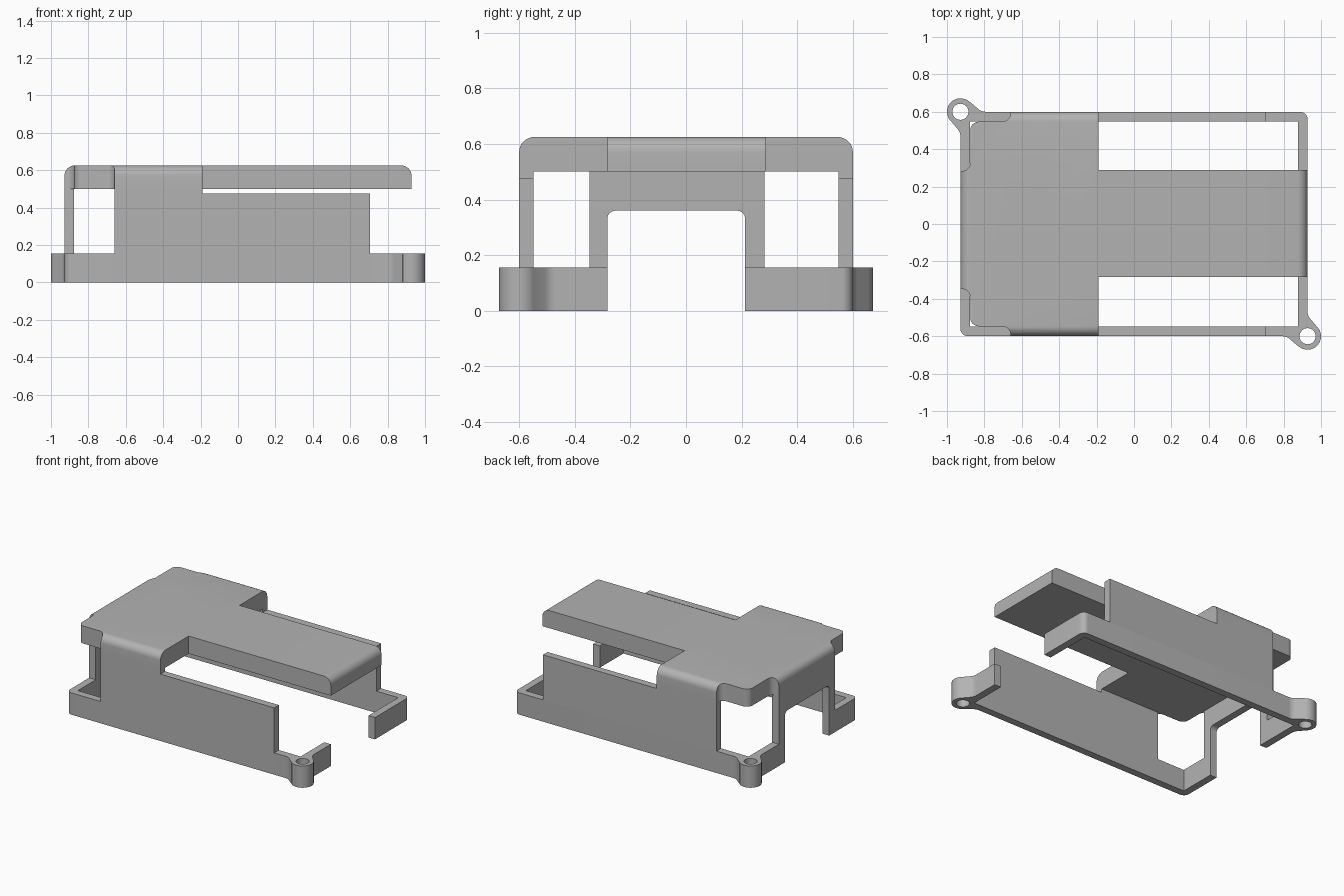
import bpy, bmesh, math
from mathutils import Vector

old = bpy.data.objects.get("Cube")
if old:
    bpy.data.objects.remove(old, do_unlink=True)

# Main dimensions
HX, HY, WALL = 0.928, 0.6, 0.052
RIM, SLAB, TOP = 0.155, 0.5, 0.625
EAR_R, HOLE_R, ROUND = 0.072, 0.043, 0.055

grey = bpy.data.materials.new("plain_grey")
grey.use_nodes = True
colour = (0.45, 0.45, 0.45, 1)
grey.diffuse_color = colour
grey.node_tree.nodes["Principled BSDF"].inputs["Base Color"].default_value = colour


def outline(corners, steps=8):
    """Closed outline from (u, v) or (u, v, radius) corners."""
    pts = []
    for i, c in enumerate(corners):
        p = Vector(c[:2])
        if len(c) < 3:
            pts.append(p)
            continue
        a = (Vector(corners[i - 1][:2]) - p).normalized()
        b = (Vector(corners[(i + 1) % len(corners)][:2]) - p).normalized()
        half = a.angle(b) / 2
        centre = p + (a + b).normalized() * c[2] / math.sin(half)
        s = p + a * c[2] / math.tan(half) - centre
        e = p + b * c[2] / math.tan(half) - centre
        start = math.atan2(s.y, s.x)
        turn = (math.atan2(e.y, e.x) - start + math.pi) % math.tau - math.pi
        for k in range(steps + 1):
            t = start + turn * k / steps
            pts.append(centre + Vector((math.cos(t), math.sin(t))) * c[2])
    return pts


def prism(name, pts, lo, hi, axis="z"):
    """Extrude an outline along an axis from lo to hi."""
    place = {"x": lambda u, v, w: (w, u, v),
             "y": lambda u, v, w: (u, w, v),
             "z": lambda u, v, w: (u, v, w)}[axis]
    bm = bmesh.new()
    face = bm.faces.new([bm.verts.new(place(p[0], p[1], lo)) for p in pts])
    ext = bmesh.ops.extrude_face_region(bm, geom=[face])
    moved = [g for g in ext["geom"] if isinstance(g, bmesh.types.BMVert)]
    bmesh.ops.translate(bm, verts=moved, vec=place(0, 0, hi - lo))
    bmesh.ops.recalc_face_normals(bm, faces=bm.faces)
    mesh = bpy.data.meshes.new(name)
    bm.to_mesh(mesh)
    bm.free()
    mesh.materials.append(grey)
    obj = bpy.data.objects.new(name, mesh)
    bpy.context.collection.objects.link(obj)
    return obj


def rect(u0, u1, v0, v1):
    return [(u0, v0), (u1, v0), (u1, v1), (u0, v1)]


def circle(x, y, r, n=40):
    return [(x + r * math.cos(math.tau * k / n), y + r * math.sin(math.tau * k / n))
            for k in range(n)]


def combine(target, tool, operation):
    mod = target.modifiers.new("combine", "BOOLEAN")
    mod.operation, mod.object, mod.solver = operation, tool, "EXACT"
    bpy.context.view_layer.objects.active = target
    bpy.ops.object.modifier_apply(modifier=mod.name)
    bpy.data.objects.remove(tool, do_unlink=True)


# Low rim, with flared necks at two opposite corners
half = [(-HX, -HY, 0.04), (0.815, -HY, 0.06), (0.88, -0.655),
        (0.983, -0.555), (HX, -0.49, 0.06)]
turned = [(-c[0], -c[1], *c[2:]) for c in half]
cover = prism("case_cover", outline(half + turned), 0, RIM)

# Screw ears
for s in (1, -1):
    combine(cover, prism("ear", circle(s * HX, -s * HY, EAR_R), 0, RIM), "UNION")
inner = rect(WALL - HX, HX - WALL, WALL - HY, HY - WALL)
combine(cover, prism("cavity", inner, -0.1, 0.3), "DIFFERENCE")
for s in (1, -1):
    combine(cover, prism("ear_hole", circle(s * HX, -s * HY, HOLE_R), -0.1, 0.3),
            "DIFFERENCE")

# Stepped side walls
side = [(-0.66, 0), (0.705, 0), (0.705, 0.475), (-0.19, 0.475), (-0.19, SLAB), (-0.66, SLAB)]
for lo, hi in ((-HY, WALL - HY), (HY - WALL, HY)):
    combine(cover, prism("side_wall", side, lo, hi, "y"), "UNION")

# End wall
combine(cover, prism("end_wall", rect(-HX, WALL - HX, -0.347, 0.283), 0, SLAB), "UNION")

# Thick top with tongue and notched corners, trimmed to rounded edges
inx, iny = -0.875, 0.547
plan = [(-0.19, -0.7), (-0.19, -0.283), (1, -0.283), (1, 0.288), (-0.19, 0.288), (-0.19, 0.7),
        (-0.66, 0.7), (-0.66, iny, 0.045), (inx, iny, 0.045), (inx, 0.283, 0.045),
        (-1, 0.283), (-1, -0.347),
        (inx, -0.347, 0.045), (inx, -iny, 0.045), (-0.66, -iny, 0.045), (-0.66, -0.7)]
top = prism("top_slab", outline(plan), SLAB, 0.7)
for size, axis in ((HX, "y"), (HY, "x")):
    arch = outline([(-size, 0.4), (size, 0.4), (size, TOP, ROUND), (-size, TOP, ROUND)])
    combine(top, prism("rounding", arch, -1.5, 1.5, axis), "INTERSECT")
combine(cover, top, "UNION")

# Tunnel opening through both ends
tunnel = outline([(-0.283, -0.1), (0.213, -0.1), (0.213, 0.36, 0.03), (-0.283, 0.36, 0.03)])
combine(cover, prism("tunnel", tunnel, -1.5, 1.5, "x"), "DIFFERENCE")

bpy.ops.object.select_all(action="DESELECT")
cover.select_set(True)
bpy.context.view_layer.objects.active = cover
bpy.ops.object.shade_smooth_by_angle(angle=math.radians(30))
